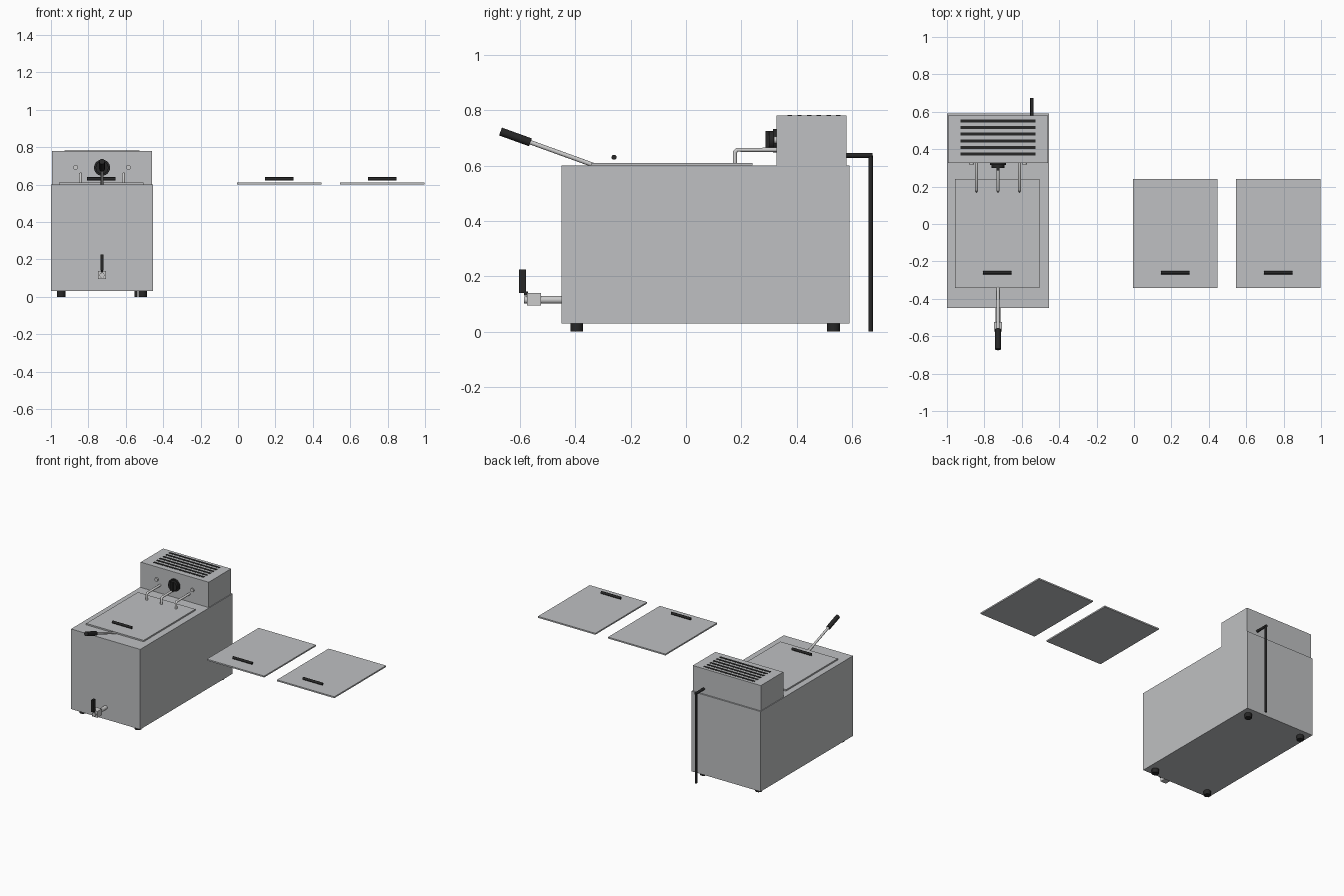
import bpy
import bmesh
from mathutils import Vector

cube = bpy.data.objects.get("Cube")
if cube:
    bpy.data.objects.remove(cube, do_unlink=True)


def material(name, rgb, metallic=0.0):
    m = bpy.data.materials.new(name)
    m.use_nodes = True
    m.diffuse_color = (*rgb, 1)
    bsdf = m.node_tree.nodes["Principled BSDF"]
    bsdf.inputs["Base Color"].default_value = (*rgb, 1)
    bsdf.inputs["Roughness"].default_value = 0.5
    return m


STEEL = material("brushed steel", (0.52, 0.53, 0.54))
BRIGHT = material("bright steel", (0.6, 0.6, 0.6))
BLACK = material("black plastic", (0.02, 0.02, 0.02))


def finish(name, bm, mat):
    mesh = bpy.data.meshes.new(name)
    bm.to_mesh(mesh)
    bm.free()
    mesh.materials.append(mat)
    obj = bpy.data.objects.new(name, mesh)
    bpy.context.collection.objects.link(obj)
    return obj


def box(name, x, y, z, mat):
    """Box from (min, max) ranges on each axis."""
    bm = bmesh.new()
    bmesh.ops.create_cube(bm, size=1)
    for v in bm.verts:
        v.co = [(r[0] + r[1]) / 2 + c * (r[1] - r[0]) for c, r in zip(v.co, (x, y, z))]
    return finish(name, bm, mat)


def rod(name, start, end, radius, mat, sides=20):
    """Round bar between two points."""
    a, b = Vector(start), Vector(end)
    bm = bmesh.new()
    bmesh.ops.create_cone(bm, cap_ends=True, segments=sides, radius1=radius,
                          radius2=radius, depth=(b - a).length)
    turn = (b - a).to_track_quat("Z", "Y")
    for v in bm.verts:
        v.co = turn @ v.co + (a + b) / 2
    for f in bm.faces:
        f.smooth = len(f.verts) == 4
    for e in bm.edges:
        e.smooth = all(f.smooth for f in e.link_faces)
    return finish(name, bm, mat)


def elbow(name, points, radius, mat):
    """Bent pipe swept along a path."""
    curve = bpy.data.curves.new(name, "CURVE")
    curve.dimensions = "3D"
    curve.bevel_depth = radius
    curve.bevel_resolution = 3
    curve.use_fill_caps = True
    spline = curve.splines.new("POLY")
    spline.points.add(len(points) - 1)
    for p, co in zip(spline.points, points):
        p.co = (*co, 1)
    curve.materials.append(mat)
    obj = bpy.data.objects.new(name, curve)
    bpy.context.collection.objects.link(obj)
    return obj


CX = -0.727

# Housing and control head
box("housing", (-1, -0.455), (-0.45, 0.59), (0.03, 0.6), STEEL)
box("control_head", (-0.995, -0.46), (0.327, 0.58), (0.6, 0.78), STEEL)
for i in range(6):
    y = 0.375 + i * 0.035
    box(f"vent_slot_{i + 1}", (CX - 0.2, CX + 0.2), (y - 0.008, y + 0.008),
        (0.777, 0.782), BLACK)

# Feet
for side, x in (("right", -0.945), ("left", -0.51)):
    for end, y in (("front", -0.395), ("back", 0.533)):
        rod(f"{end}_{side}_foot", (x, y, 0), (x, y, 0.03), 0.023, BLACK, 24)

# Lids: one fitted, two lying beside
for name, x in (("fitted", -0.73), ("spare", 0.22), ("second_spare", 0.772)):
    box(f"{name}_lid", (x - 0.226, x + 0.226), (-0.342, 0.24), (0.6, 0.61), STEEL)
    rod(f"{name}_lid_handle", (x - 0.076, -0.26, 0.63), (x + 0.076, -0.26, 0.63),
        0.009, BLACK, 16)

# Heating element pipes
for i, dx in enumerate((-0.115, 0, 0.115)):
    elbow(f"element_pipe_{i + 1}",
          [(CX + dx, 0.335, 0.657), (CX + dx, 0.185, 0.657),
           (CX + dx, 0.177, 0.649), (CX + dx, 0.177, 0.6)], 0.008, BRIGHT)

# Thermostat knob with grip bar, and lamps
rod("knob_dial", (CX, 0.315, 0.69), (CX, 0.328, 0.69), 0.043, BLACK, 32)
rod("knob", (CX, 0.3, 0.69), (CX, 0.316, 0.69), 0.034, BLACK, 32)
box("knob_grip", (CX - 0.008, CX + 0.008), (0.287, 0.302), (0.655, 0.725), BLACK)
for side, dx in (("right", -0.141), ("left", 0.141)):
    rod(f"{side}_lamp", (CX + dx, 0.318, 0.692), (CX + dx, 0.33, 0.692), 0.013, BRIGHT)

# Basket handle
rod("basket_rod", (CX, -0.335, 0.602), (CX, -0.57, 0.687), 0.008, BRIGHT)
rod("basket_grip", (CX, -0.562, 0.684), (CX, -0.67, 0.723), 0.015, BLACK)

# Drain tap
rod("drain_pipe", (CX, -0.58, 0.115), (CX, -0.44, 0.115), 0.014, BRIGHT)
box("tap_body", (CX - 0.022, CX + 0.022), (-0.575, -0.524), (0.094, 0.139), BRIGHT)
box("tap_lever", (CX - 0.007, CX + 0.007), (-0.603, -0.577), (0.14, 0.225), BLACK)
rod("tap_stem", (CX, -0.585, 0.115), (CX, -0.57, 0.115), 0.013, BRIGHT)
box("tap_lever_neck", (CX - 0.005, CX + 0.005), (-0.585, -0.57), (0.13, 0.145), BLACK)

# Power cord
rod("cord_outlet", (-0.546, 0.578, 0.637), (-0.546, 0.674, 0.637), 0.009, BLACK)
rod("cord", (-0.546, 0.667, 0.637), (-0.546, 0.667, 0), 0.008, BLACK)
